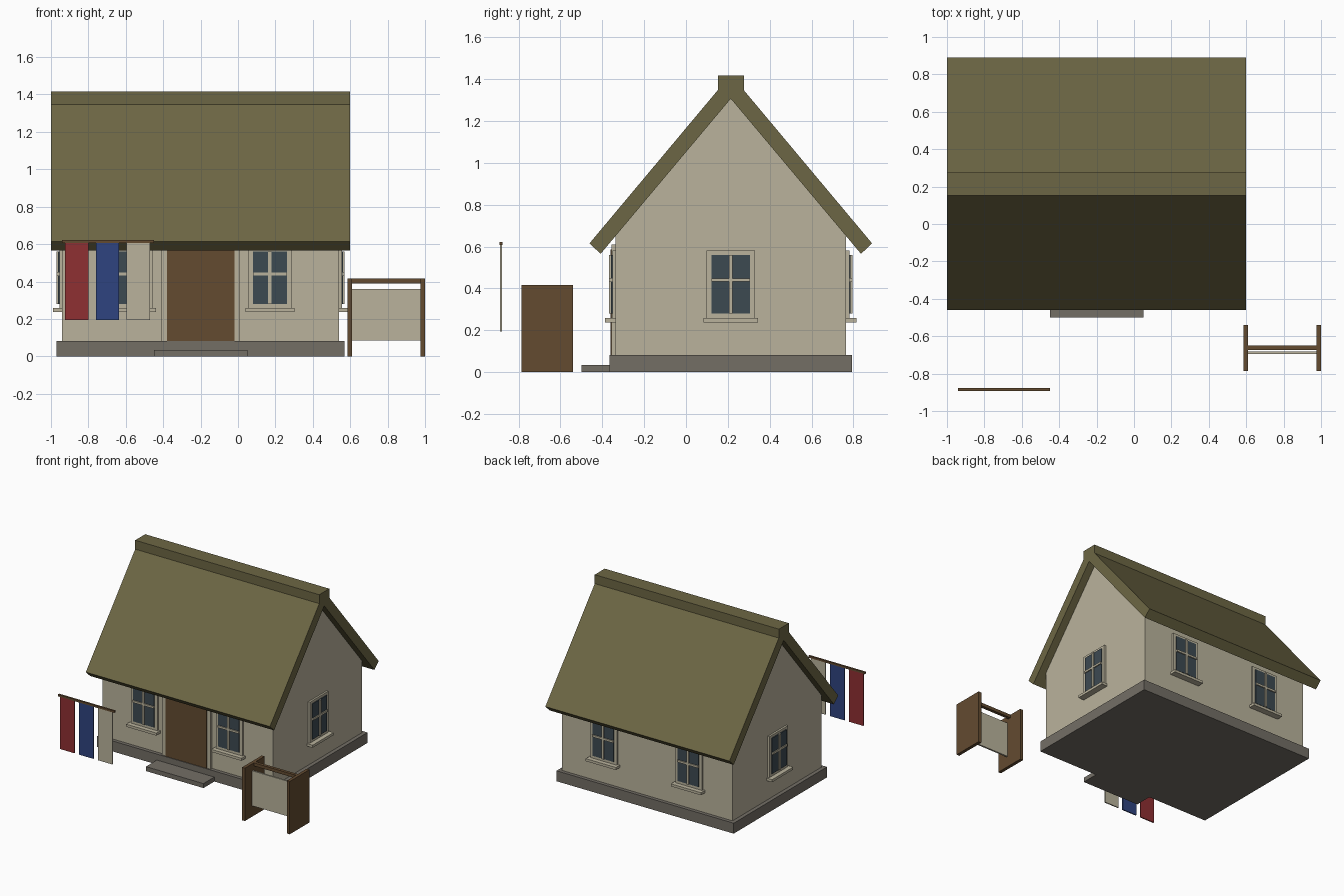
import bpy
import bmesh
from math import pi
from mathutils import Matrix, Vector

cube = bpy.data.objects.get("Cube")
if cube:
    bpy.data.objects.remove(cube, do_unlink=True)


def material(name, r, g, b):
    m = bpy.data.materials.new(name)
    m.use_nodes = True
    m.diffuse_color = (r, g, b, 1)
    bsdf = next(n for n in m.node_tree.nodes if n.type == 'BSDF_PRINCIPLED')
    bsdf.inputs["Base Color"].default_value = (r, g, b, 1)
    bsdf.inputs["Roughness"].default_value = 0.9
    return m


plaster = material("cream plaster", 0.49, 0.45, 0.335)
thatch = material("olive thatch", 0.152, 0.134, 0.058)
stone = material("grey stone", 0.172, 0.156, 0.131)
wood = material("brown wood", 0.125, 0.07, 0.03)
glass = material("dark glass", 0.046, 0.067, 0.083)
red = material("red cloth", 0.274, 0.029, 0.032)
blue = material("blue cloth", 0.028, 0.057, 0.216)


def finish(name, bm, mat, matrix=Matrix()):
    bmesh.ops.recalc_face_normals(bm, faces=bm.faces)
    mesh = bpy.data.meshes.new(name)
    bm.to_mesh(mesh)
    bm.free()
    mesh.materials.append(mat)
    ob = bpy.data.objects.new(name, mesh)
    ob.matrix_world = matrix
    bpy.context.collection.objects.link(ob)
    return ob


def boxes(name, mat, *spans, matrix=Matrix()):
    """One object made of boxes, each given as x, y and z ranges."""
    bm = bmesh.new()
    for ranges in spans:
        centre = Vector([(a + b) / 2 for a, b in ranges])
        size = Vector([b - a for a, b in ranges])
        bmesh.ops.create_cube(bm, size=1,
                              matrix=Matrix.Translation(centre) @ Matrix.Diagonal(size.to_4d()))
    return finish(name, bm, mat, matrix)


def extrude_profile(name, mat, half_profile, x0, x1):
    """Mirror a half profile about the ridge line and extrude it along x."""
    bm = bmesh.new()
    left = [(RIDGE_Y - d, z) for d, z in half_profile]
    right = [(RIDGE_Y + d, z) for d, z in reversed(half_profile) if d > 0]
    face = bm.faces.new([bm.verts.new((x0, y, z)) for y, z in left + right])
    new = bmesh.ops.extrude_face_region(bm, geom=[face])["geom"]
    bmesh.ops.translate(bm, vec=(x1 - x0, 0, 0),
                        verts=[v for v in new if isinstance(v, bmesh.types.BMVert)])
    return finish(name, bm, mat)


MID_X, RIDGE_Y = -0.2, 0.214
HALF_X, HALF_Y = 0.74, 0.551
FRONT = RIDGE_Y - HALF_Y

# House body
boxes("stone_base", stone, ((-0.97, 0.57), (RIDGE_Y - 0.579, RIDGE_Y + 0.579), (0, 0.082)))
extrude_profile("walls", plaster, [(0, 1.306), (HALF_Y, 0.65), (HALF_Y, 0.08)],
                MID_X - HALF_X, MID_X + HALF_X)
extrude_profile("thatched_roof", thatch,
                [(0, 1.306), (0.622, 0.565), (0.675, 0.615), (0.062, 1.347), (0.062, 1.417)],
                -1, 0.6)

# Door and step
boxes("door_frame", plaster,
      ((-0.41, -0.375), (FRONT - 0.018, FRONT), (0.08, 0.61)),
      ((-0.025, 0.01), (FRONT - 0.018, FRONT), (0.08, 0.61)),
      ((-0.375, -0.025), (FRONT - 0.018, FRONT), (0.58, 0.61)))
boxes("door", wood, ((-0.38, -0.02), (FRONT - 0.023, FRONT), (0.08, 0.585)))
boxes("door_step", stone, ((-0.45, 0.05), (-0.5, RIDGE_Y - 0.579), (0, 0.035)))


# Windows, modelled facing the front and turned into place
def window(name, x, y, angle):
    place = Matrix.Translation((x, y, 0)) @ Matrix.Rotation(angle, 4, 'Z')
    boxes(name + "_frame", plaster,
          ((-0.115, 0.115), (-0.015, 0), (0.255, 0.58)),
          ((-0.131, 0.131), (-0.05, 0), (0.238, 0.258)),
          ((-0.009, 0.009), (-0.03, -0.01), (0.28, 0.56)),
          ((-0.091, 0.091), (-0.03, -0.01), (0.432, 0.448)), matrix=place)
    boxes(name + "_glass", glass, ((-0.091, 0.091), (-0.022, -0.012), (0.28, 0.56)), matrix=place)


for side, label in ((1, "left"), (-1, "right")):
    window("front_window_" + label, MID_X + side * 0.37, FRONT, 0)
    window("back_window_" + label, MID_X + side * 0.37, RIDGE_Y + HALF_Y, pi)
    window("gable_window_" + label, MID_X + side * HALF_X, RIDGE_Y, side * pi / 2)

# Hanging cloths on a pole
boxes("cloth_pole", wood, ((-0.94, -0.45), (-0.892, -0.877), (0.606, 0.621)))
for i, (label, mat) in enumerate((("red", red), ("blue", blue), ("cream", plaster))):
    x = -0.925 + i * 0.165
    boxes(label + "_cloth", mat, ((x, x + 0.125), (-0.889, -0.88), (0.195, 0.61)))

# Free-standing frame with a cloth panel
for label, x in (("left", 0.975), ("right", 0.585)):
    boxes("stand_side_" + label, wood, ((x, x + 0.025), (-0.786, -0.541), (0, 0.415)))
boxes("stand_rail", wood, ((0.61, 0.975), (-0.674, -0.65), (0.39, 0.415)))
boxes("stand_panel", plaster, ((0.61, 0.975), (-0.695, -0.682), (0.085, 0.36)))
